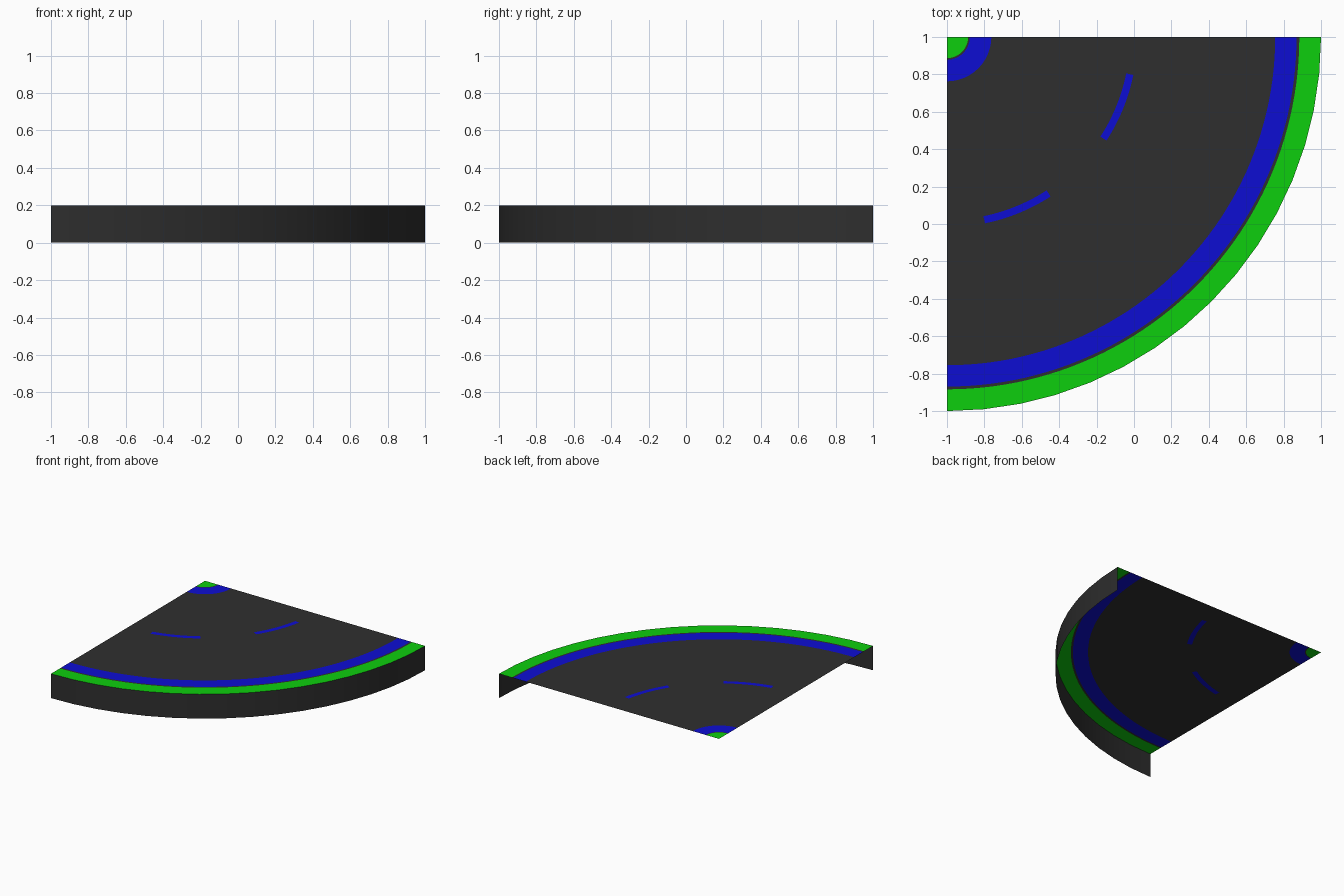
import bpy, bmesh, math

if "Cube" in bpy.data.objects:
    bpy.data.objects.remove(bpy.data.objects["Cube"])

CX, CY, R, H, SEG = -1.0, 1.0, 2.0, 0.2, 16
STEP = 90 / SEG


def material(name, rgb):
    m = bpy.data.materials.new(name)
    m.diffuse_color = (*rgb, 1)
    m.use_nodes = True
    m.node_tree.nodes["Principled BSDF"].inputs["Base Color"].default_value = m.diffuse_color
    return m


dark = material("dark grey", (0.028, 0.028, 0.028))
blue = material("blue", (0.004, 0.004, 0.65))
green = material("green", (0.004, 0.62, 0.004))


def point(r, deg, z):
    a = math.radians(deg)
    return (CX + r * math.cos(a), CY - r * math.sin(a), z)


def rim(deg):
    """Radius of the 16-sided outer edge at an angle."""
    off = deg % STEP - STEP / 2
    return R * math.cos(math.radians(STEP / 2)) / math.cos(math.radians(off))


def make(name, bm, mats):
    me = bpy.data.meshes.new(name)
    bm.to_mesh(me)
    bm.free()
    ob = bpy.data.objects.new(name, me)
    bpy.context.collection.objects.link(ob)
    for m in mats:
        me.materials.append(m)
    return ob


# Road surface: polar grid, coloured by radius band and dash angle
radii = [0, 0.113, 0.122, 0.237, 0.978, 1.017, 1.755, 1.869, 1.884, R]
band = [2, 0, 1, 0, 0, 0, 1, 0, 2]
dashes = [(11.5, 33), (57, 78.5)]
angles = sorted({i * STEP / 3 for i in range(SEG * 3 + 1)} | {a for d in dashes for a in d})
bm = bmesh.new()
centre = bm.verts.new(point(0, 0, H))
grid = [[centre] + [bm.verts.new(point(rim(a) if r == R else r, a, H)) for r in radii[1:]]
        for a in angles]
for i in range(len(angles) - 1):
    mid = (angles[i] + angles[i + 1]) / 2
    for j in range(len(band)):
        vs = [grid[i][j], grid[i + 1][j], grid[i + 1][j + 1], grid[i][j + 1]]
        if j == 0:
            vs.pop(0)
        f = bm.faces.new(vs)
        f.material_index = band[j]
        if j == 4 and any(lo < mid < hi for lo, hi in dashes):
            f.material_index = 1
        f.normal_update()
        if f.normal.z < 0:
            f.normal_flip()
make("road_surface", bm, [dark, blue, green])

# Curved outer wall, open underneath and at the ends
bm = bmesh.new()
cols = [[bm.verts.new(point(R, i * STEP, z)) for z in (0, H)] for i in range(SEG + 1)]
for a, b in zip(cols, cols[1:]):
    f = bm.faces.new([a[0], a[1], b[1], b[0]])
    f.smooth = True
    f.normal_update()
    c = f.calc_center_median()
    if f.normal.x * (c.x - CX) + f.normal.y * (c.y - CY) < 0:
        f.normal_flip()
make("outer_wall", bm, [dark])
